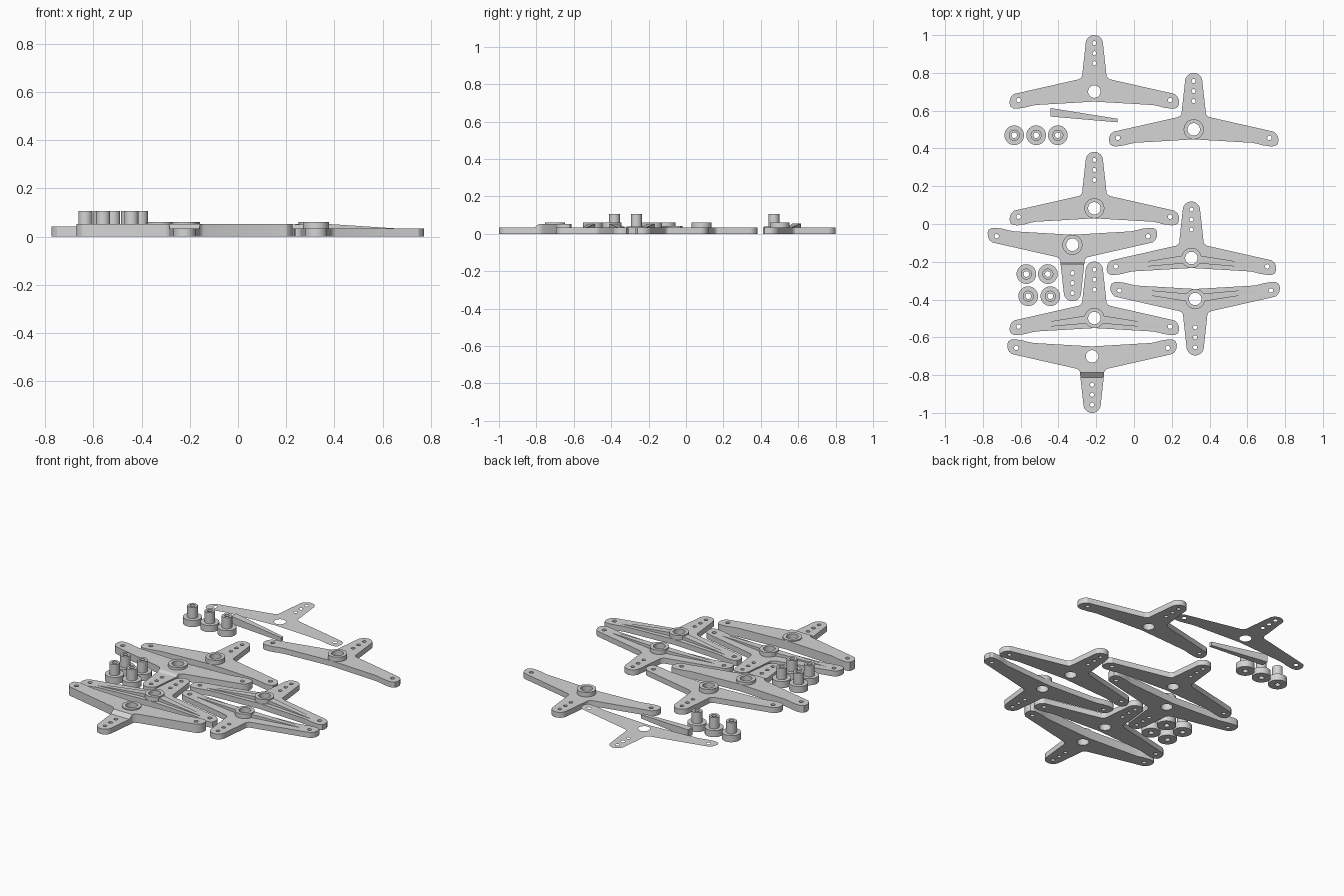
import bpy, bmesh, math
from math import cos, sin, pi

if "Cube" in bpy.data.objects:
    bpy.data.objects.remove(bpy.data.objects["Cube"])

grey = bpy.data.materials.new("plain grey")
grey.diffuse_color = (0.66, 0.66, 0.66, 1)
grey.use_nodes = True
grey.node_tree.nodes["Principled BSDF"].inputs["Base Color"].default_value = grey.diffuse_color

T = 0.033          # normal plate thickness
HUB_R, BOSS_R, BOSS_TOP = 0.033, 0.053, 0.06


def circle(x, y, r, n=32):
    return [(x + r * cos(2 * pi * i / n), y + r * sin(2 * pi * i / n)) for i in range(n)]


def finish(bm, name, loc=(0, 0), flip=False):
    me = bpy.data.meshes.new(name)
    bm.to_mesh(me)
    bm.free()
    ob = bpy.data.objects.new(name, me)
    bpy.context.collection.objects.link(ob)
    ob.location = (loc[0], loc[1], 0)
    ob.rotation_euler.z = pi if flip else 0
    me.materials.append(grey)
    bpy.ops.object.select_all(action='DESELECT')
    ob.select_set(True)
    bpy.context.view_layer.objects.active = ob
    bpy.ops.object.shade_smooth_by_angle(angle=math.radians(25))
    return ob


def slab(loops, z0, z1):
    """Fill an outline with holes, then raise it to a solid (or leave a sheet)."""
    bm = bmesh.new()
    for loop in loops:
        vs = [bm.verts.new((x, y, z0)) for x, y in loop]
        for i in range(len(vs)):
            bm.edges.new((vs[i - 1], vs[i]))
    bmesh.ops.triangle_fill(bm, use_beauty=True, edges=bm.edges[:], normal=(0, 0, 1))
    if z1 > z0:
        ret = bmesh.ops.extrude_face_region(bm, geom=bm.faces[:])
        for v in ret["geom"]:
            if isinstance(v, bmesh.types.BMVert):
                v.co.z = z1
        bmesh.ops.recalc_face_normals(bm, faces=bm.faces[:])
    else:
        for f in bm.faces:
            f.normal_update()
            if f.normal.z < 0:
                f.normal_flip()
    return bm


# Three-armed plate outline: right half, mirrored to the left
half = [(0.046 * sin(a * pi / 16), 0.253 + 0.046 * cos(a * pi / 16)) for a in range(1, 9)]
half += [(0.061, 0.118), (0.0645, 0.082), (0.071, 0.072), (0.082, 0.065),
         (0.405, -0.008), (0.425, -0.013), (0.439, -0.025), (0.447, -0.042),
         (0.449, -0.062), (0.443, -0.08), (0.428, -0.089), (0.405, -0.09),
         (0.365, -0.084), (0.34, -0.077), (0.31, -0.071)]
outline = [(0, 0.299)] + half + [(0, -0.053)] + [(-x, y) for x, y in reversed(half)]
holes = [circle(0, 0, HUB_R, 48), circle(0.401, -0.045, 0.012, 20), circle(-0.401, -0.045, 0.012, 20)]
holes += [circle(0, y, 0.011, 20) for y in (0.256, 0.203, 0.15)]


def rib(name, loc, flip, x0, x1, side, z_base, z_hub, z_tip):
    """Tapered, sloping stiffener along one arm."""
    bm = bmesh.new()
    vs = []
    for x, z in ((x0, z_hub), (x1, z_tip)):
        top, low = 0.02 - 0.16 * x, -0.025 - 0.086 * x
        for y, zz in ((top, z_base), (low, z_base), (low, z), (top, z)):
            vs.append(bm.verts.new((side * x, y, zz)))
    for i in range(4):
        j = (i + 1) % 4
        bm.faces.new((vs[i], vs[j], vs[j + 4], vs[i + 4]))
    bm.faces.new(vs[:4])
    bm.faces.new(vs[4:])
    bmesh.ops.recalc_face_normals(bm, faces=bm.faces[:])
    finish(bm, name, loc, flip)


def arm_plate(name, loc, flip=False, z0=0.0, t=T, boss=True, ribs=False, ramp=None):
    bm = slab([outline] + holes, z0, t)
    if ramp:  # thick body stepping down to a thin stem
        for y in ramp:
            bmesh.ops.bisect_plane(bm, geom=bm.verts[:] + bm.edges[:] + bm.faces[:],
                                   plane_co=(0, y, 0), plane_no=(0, 1, 0), dist=1e-5)
        for v in bm.verts:
            if v.co.z > t - 1e-4 and v.co.y > ramp[1] - 1e-4:
                v.co.z = T
    finish(bm, name, loc, flip)
    if boss:
        finish(slab([circle(0, 0, BOSS_R, 48), circle(0, 0, HUB_R, 48)], t, BOSS_TOP),
               name + "_boss", loc, flip)
    if ribs:
        for s, label in ((-1, "left"), (1, "right")):
            rib(f"{name}_rib_{label}", loc, flip, 0.043, 0.352, s, T - 0.002, 0.053, T)


# Plates (the first is a bare sheet level with the other plates' top faces)
arm_plate("flat_sheet_plate", (-0.21, 0.701), z0=T, boss=False)
arm_plate("boss_plate_right", (0.316, 0.501))
arm_plate("boss_plate_left", (-0.21, 0.083))
arm_plate("stepped_boss_plate", (-0.326, -0.11), True, t=0.043, ramp=(0.09, 0.106))
arm_plate("ribbed_plate_upper", (0.304, -0.18), ribs=True)
arm_plate("ribbed_plate_lower", (0.324, -0.397), True, ribs=True)
arm_plate("ribbed_plate_left", (-0.21, -0.498), ribs=True)
arm_plate("thick_stepped_plate", (-0.222, -0.701), True, t=0.053, ramp=(0.085, 0.111))

# Loose stiffener
rib("loose_rib", (-0.443, 0.594), False, 0.0, 0.355, 1, 0.008, 0.055, 0.031)


# Bushings: flange plus tube, turned from a profile
def bushing(name, loc):
    prof = [(0.015, 0), (0.052, 0), (0.052, 0.04), (0.029, 0.04), (0.029, 0.107), (0.015, 0.107)]
    n = 40
    bm = bmesh.new()
    rings = [[bm.verts.new((r * cos(2 * pi * i / n), r * sin(2 * pi * i / n), z)) for i in range(n)]
             for r, z in prof]
    for k in range(len(prof)):
        a, b = rings[k - 1], rings[k]
        for i in range(n):
            bm.faces.new((a[i - 1], a[i], b[i], b[i - 1]))
    bmesh.ops.recalc_face_normals(bm, faces=bm.faces[:])
    finish(bm, name, loc)


spots = [(-0.634, 0.47), (-0.518, 0.47), (-0.403, 0.47),
         (-0.57, -0.265), (-0.456, -0.265), (-0.56, -0.382), (-0.443, -0.382)]
for i, p in enumerate(spots):
    bushing(f"bushing_{i + 1}", p)
